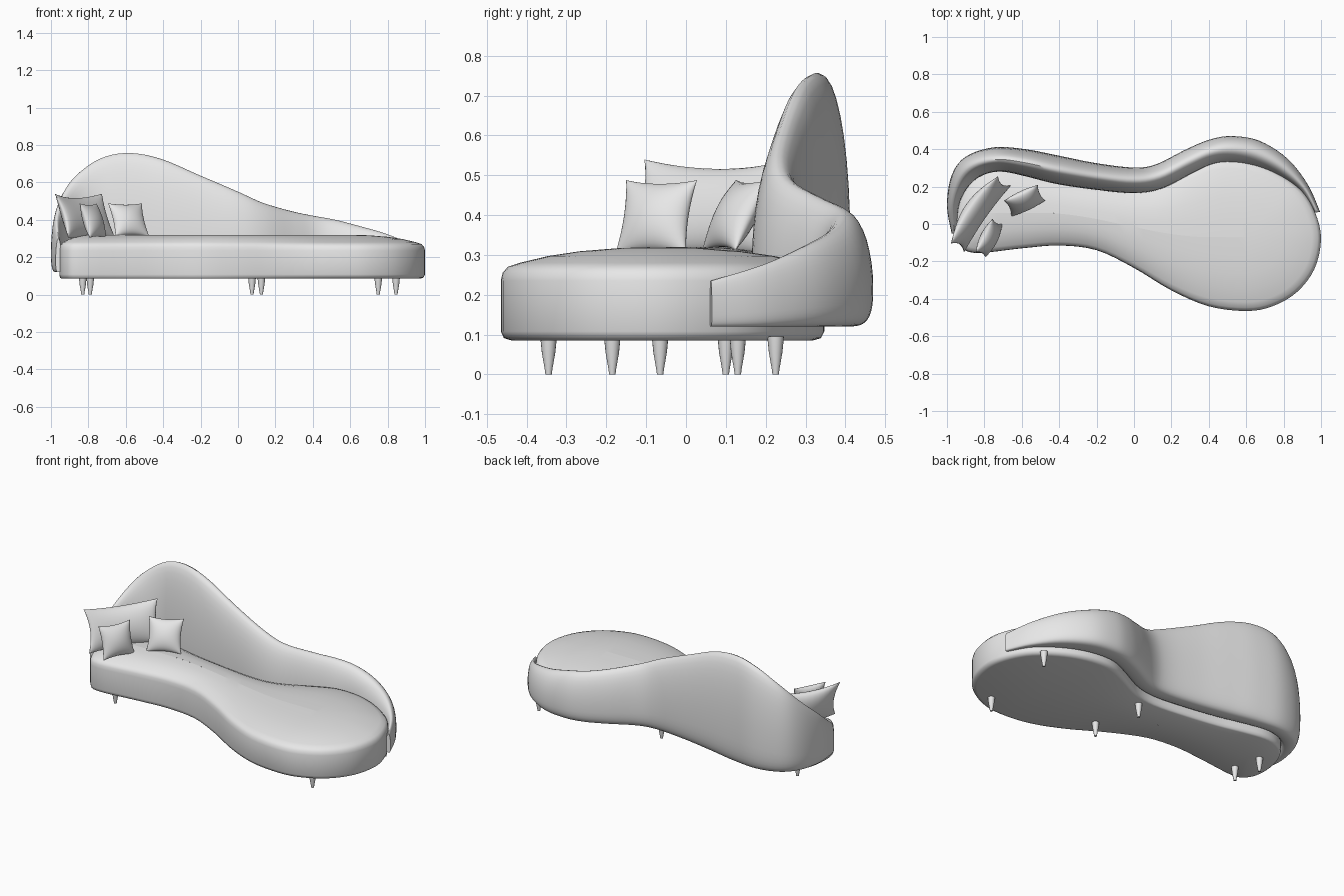
import bpy
import bmesh
from math import sin, cos, pi, radians, copysign
from mathutils import Vector, Matrix, Euler

cube = bpy.data.objects.get("Cube")
if cube:
    bpy.data.objects.remove(cube, do_unlink=True)

GREY = (0.8, 0.8, 0.8, 1)
fabric = bpy.data.materials.new("plain grey")
fabric.use_nodes = True
fabric.diffuse_color = GREY
fabric.node_tree.nodes["Principled BSDF"].inputs["Base Color"].default_value = GREY


def finish(name, bm, angle=50):
    """Turn a bmesh into a smooth shaded object."""
    bmesh.ops.remove_doubles(bm, verts=bm.verts, dist=0.0005)
    bmesh.ops.recalc_face_normals(bm, faces=bm.faces)
    mesh = bpy.data.meshes.new(name)
    bm.to_mesh(mesh)
    bm.free()
    mesh.materials.append(fabric)
    obj = bpy.data.objects.new(name, mesh)
    bpy.context.collection.objects.link(obj)
    bpy.ops.object.select_all(action="DESELECT")
    obj.select_set(True)
    bpy.context.view_layer.objects.active = obj
    bpy.ops.object.shade_smooth_by_angle(angle=radians(angle))
    return obj


def spline(points, steps, closed=False):
    """Smooth curve through points of any dimension."""
    pts = [Vector(p) for p in points]
    n = len(pts)
    pick = (lambda i: pts[i % n]) if closed else (lambda i: pts[max(0, min(n - 1, i))])
    result = []
    for i in range(n if closed else n - 1):
        a, b, c, d = (pick(i + k) for k in (-1, 0, 1, 2))
        for k in range(steps):
            t = k / steps
            result.append(b + (c - a) * (t / 2)
                          + (a * 2 - b * 5 + c * 4 - d) * (t * t / 2)
                          + (b * 3 - a - c * 3 + d) * (t ** 3 / 2))
    if not closed:
        result.append(pts[-1])
    return result


def loft(name, rings, caps=True, angle=50):
    """Skin a row of closed rings."""
    bm = bmesh.new()
    rows = [[bm.verts.new(p) for p in ring] for ring in rings]
    n = len(rows[0])
    for a, b in zip(rows, rows[1:]):
        for i in range(n):
            j = (i + 1) % n
            bm.faces.new((a[i], a[j], b[j], b[i]))
    if caps:
        bm.faces.new(rows[0])
        bm.faces.new(rows[-1])
    return finish(name, bm, angle)


# Backrest stations: outer x, outer y, inner x, inner y, top height
stations = [
    (-0.975, -0.05, -0.945, -0.05, 0.30),
    (-1.0, 0.10, -0.935, 0.10, 0.42),
    (-0.975, 0.26, -0.885, 0.20, 0.54),
    (-0.90, 0.36, -0.81, 0.26, 0.645),
    (-0.75, 0.41, -0.71, 0.28, 0.73),
    (-0.58, 0.40, -0.58, 0.255, 0.757),
    (-0.40, 0.365, -0.42, 0.215, 0.725),
    (-0.20, 0.325, -0.22, 0.185, 0.64),
    (0.0, 0.302, 0.0, 0.165, 0.55),
    (0.12, 0.32, 0.15, 0.19, 0.49),
    (0.27, 0.395, 0.31, 0.27, 0.445),
    (0.40, 0.45, 0.42, 0.32, 0.42),
    (0.52, 0.47, 0.52, 0.33, 0.40),
    (0.67, 0.445, 0.64, 0.31, 0.365),
    (0.82, 0.35, 0.765, 0.26, 0.325),
    (0.93, 0.21, 0.89, 0.175, 0.275),
    (0.995, 0.065, 0.965, 0.06, 0.235),
]


def back_section(station, count=36):
    """Rounded bottom, tall elliptical top."""
    ox, oy, ix, iy, top = station
    outer, inner = Vector((ox, oy, 0)), Vector((ix, iy, 0))
    mid, half = (outer + inner) / 2, (outer - inner) / 2
    base = 0.12
    waist = base + (top - base) * 0.35
    ring = []
    for k in range(count):
        a = 2 * pi * k / count
        c, s = cos(a), sin(a)
        if s >= 0:
            z = waist + (top - waist) * s
        else:
            c = copysign(abs(c) ** 0.55, c)
            z = waist - (waist - base) * abs(s) ** 0.7
        ring.append(mid + half * c + Vector((0, 0, z)))
    return ring


loft("backrest", [back_section(s) for s in spline(stations, 5)])

# Seat outline: along the foot of the backrest, then round the open front
rear = [(s[2] + (s[0] - s[2]) * 0.12, s[3] + (s[1] - s[3]) * 0.12) for s in stations[1:]]
front = [(1.0, -0.08), (0.965, -0.24), (0.87, -0.365), (0.74, -0.44), (0.6, -0.465),
         (0.4, -0.44), (0.2, -0.355), (0, -0.235), (-0.2, -0.14), (-0.4, -0.115),
         (-0.6, -0.13), (-0.85, -0.155), (-0.93, -0.11), (-0.955, -0.02)]
outline = spline(rear + front, 4, closed=True)


def spine(p):
    """Nearest point on the seat's middle line."""
    x = max(-0.78, min(0.6, p.x))
    t = max(0, min(1, (x + 0.5) / 0.9))
    return Vector((x, 0.06 - 0.13 * t * t * (3 - 2 * t)))


# Inset towards the middle line, and height, from underside to crown
seat_rings = [(1, 0.085), (0.07, 0.085), (0.02, 0.091), (0, 0.108), (0, 0.235),
              (0.012, 0.255), (0.045, 0.27), (0.12, 0.28), (0.3, 0.297),
              (0.5, 0.309), (0.75, 0.317), (1, 0.32)]
loft("seat", [[(*p.lerp(spine(p), t), z) for p in outline] for t, z in seat_rings], caps=False)

# Tapered legs
leg_profile = [(0.008, 0), (0.010, 0.015), (0.017, 0.055), (0.021, 0.095)]
leg_places = {
    "front_leg_right": (-0.79, -0.065), "rear_leg_right": (-0.83, 0.10),
    "front_leg_middle": (0.125, -0.185), "rear_leg_middle": (0.075, 0.13),
    "front_leg_left": (0.75, -0.345), "rear_leg_left": (0.845, 0.225),
}
for name, (x, y) in leg_places.items():
    loft(name, [[(x + r * cos(k * pi / 8), y + r * sin(k * pi / 8), z) for k in range(16)]
                for r, z in leg_profile])


def pillow(name, centre, size, yaw, lean, bend=0.0, n=18):
    """Stuffed cushion with pinched sides and pointed corners."""
    width, thick, height = size
    place = Matrix.Translation(centre) @ Euler((radians(-lean), 0, radians(yaw))).to_matrix().to_4x4()
    bm = bmesh.new()
    for side in (-1, 1):
        grid = []
        for i in range(n + 1):
            u = -cos(pi * i / n)
            row = []
            for j in range(n + 1):
                v = -cos(pi * j / n)
                puff = (max(0, 1 - u * u) * max(0, 1 - v * v)) ** 0.55
                x = u * (1 - 0.11 * (1 - v * v)) * width / 2
                z = v * (1 - 0.11 * (1 - u * u)) * height / 2
                y = side * puff * thick / 2 - bend * u * u
                row.append(bm.verts.new(place @ Vector((x, y, z))))
            grid.append(row)
        for i in range(n):
            for j in range(n):
                bm.faces.new((grid[i][j], grid[i + 1][j], grid[i + 1][j + 1], grid[i][j + 1]))
    finish(name, bm, 80)


pillow("large_pillow", (-0.845, 0.07, 0.41), (0.44, 0.11, 0.25), 55, 20, 0.035)
pillow("small_pillow_right", (-0.775, -0.075, 0.395), (0.20, 0.085, 0.195), 63, 18)
pillow("small_pillow_left", (-0.585, 0.125, 0.40), (0.20, 0.085, 0.20), 25, 28)
